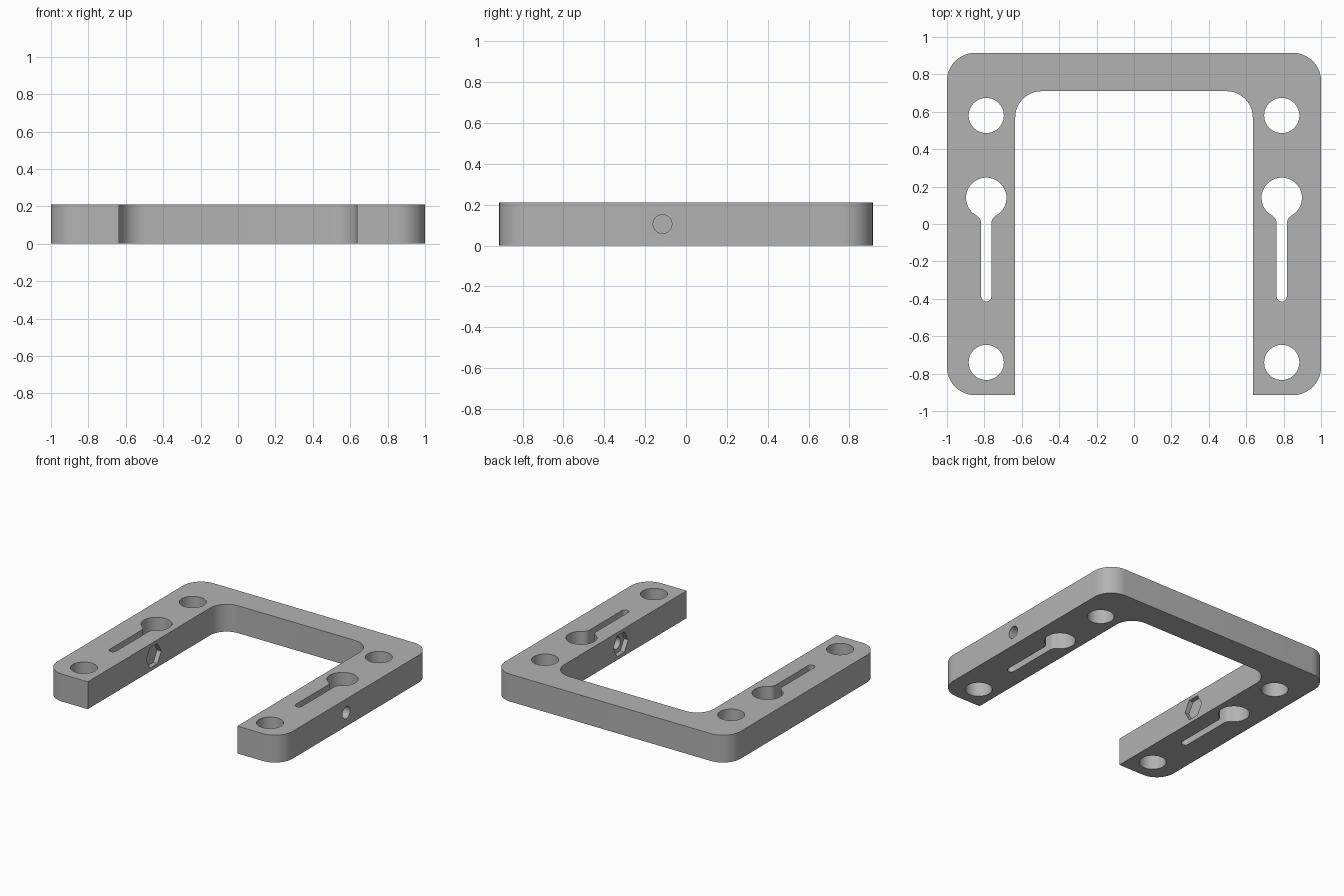
import bpy, bmesh
from math import pi, cos, sin, atan2, sqrt
from mathutils import Matrix

cube = bpy.data.objects.get("Cube")
if cube:
    bpy.data.objects.remove(cube, do_unlink=True)

THICK = 0.21
ARM_X = 0.79       # centre line of each arm
INNER_X = 0.635    # inner face of each arm
BOLT_Y = -0.115

grey = bpy.data.materials.new("plain_grey")
grey.use_nodes = True
colour = (0.45, 0.45, 0.45, 1)
grey.diffuse_color = colour
grey.node_tree.nodes["Principled BSDF"].inputs["Base Color"].default_value = colour


def arc(cx, cy, r, a0, a1, n=12):
    return [(cx + r * cos(a0 + (a1 - a0) * i / n),
             cy + r * sin(a0 + (a1 - a0) * i / n)) for i in range(n + 1)]


def circle(cx, cy, r, n=48):
    return arc(cx, cy, r, 0, 2 * pi, n)[:-1]


def prism(name, points, z0, z1, matrix=None):
    """Extrude a closed 2D profile from z0 to z1."""
    bm = bmesh.new()
    face = bm.faces.new([bm.verts.new((x, y, z0)) for x, y in points])
    ext = bmesh.ops.extrude_face_region(bm, geom=[face])
    for v in ext["geom"]:
        if isinstance(v, bmesh.types.BMVert):
            v.co.z = z1
    if matrix:
        bm.transform(matrix)
    bmesh.ops.recalc_face_normals(bm, faces=bm.faces)
    mesh = bpy.data.meshes.new(name)
    bm.to_mesh(mesh)
    bm.free()
    mesh.materials.append(grey)
    obj = bpy.data.objects.new(name, mesh)
    bpy.context.collection.objects.link(obj)
    return obj


# U-shaped frame: right half of the outline, then its mirror image
half = [(INNER_X, -0.915)]
half += arc(0.85, -0.765, 0.15, -pi / 2, 0)
half += arc(0.85, 0.765, 0.15, 0, pi / 2)
inner = arc(INNER_X - 0.14, 0.57, 0.14, pi / 2, 0)
mirrored = [(-x, y) for x, y in reversed(half)]
inner_left = [(-x, y) for x, y in reversed(inner)]
frame = prism("u_frame", half + mirrored + inner_left + inner, 0, THICK)


def keyhole(cx, cy, r, slot, fillet, end):
    """Round hole blending through fillets into a narrow round-ended slot."""
    fx = slot + fillet
    fy = -sqrt((r + fillet) ** 2 - fx ** 2)
    a = atan2(fy, fx)
    pts = arc(0, 0, r, a, pi - a, 40)
    pts += arc(-fx, fy, fillet, -a, 0, 8)[1:]
    pts += arc(0, end + slot - cy, slot, pi, 2 * pi)
    pts += arc(fx, fy, fillet, pi, pi + a, 8)[:-1]
    return [(cx + x, cy + y) for x, y in pts]


# Cutters for both arms
cutters = []
for side in (-1, 1):
    cx = side * ARM_X
    for y in (0.58, -0.74):
        cutters.append(prism("mount_hole_cutter", circle(cx, y, 0.094), -0.1, 0.4))
    cutters.append(prism("keyhole_cutter",
                         keyhole(cx, 0.14, 0.108, 0.027, 0.05, -0.415), -0.1, 0.4))
    # Sideways bolt hole and hexagonal nut pocket in the inner face
    sideways = (Matrix.Translation((0, BOLT_Y, THICK / 2))
                @ Matrix.Rotation(side * pi / 2, 4, 'Y'))
    cutters.append(prism("bolt_hole_cutter", circle(0, 0, 0.046, 32), 0.5, 1.1, sideways))
    hexagon = [(y, x) for x, y in circle(0, 0, 0.09, 6)]
    cutters.append(prism("nut_pocket_cutter", hexagon, 0.55, INNER_X + 0.035, sideways))

for cutter in cutters:
    cutter.hide_render = True
    mod = frame.modifiers.new("cut", 'BOOLEAN')
    mod.operation = 'DIFFERENCE'
    mod.solver = 'EXACT'
    mod.object = cutter

# Apply the cuts and remove the cutters
bpy.context.view_layer.update()
cut_mesh = bpy.data.meshes.new_from_object(
    frame.evaluated_get(bpy.context.evaluated_depsgraph_get()))
frame.modifiers.clear()
frame.data = cut_mesh
cut_mesh.materials.clear()
cut_mesh.materials.append(grey)
for poly in cut_mesh.polygons:
    poly.material_index = 0
for cutter in cutters:
    bpy.data.objects.remove(cutter, do_unlink=True)

bpy.ops.object.select_all(action='DESELECT')
frame.select_set(True)
bpy.context.view_layer.objects.active = frame
bpy.ops.object.shade_smooth_by_angle(angle=pi / 6)
